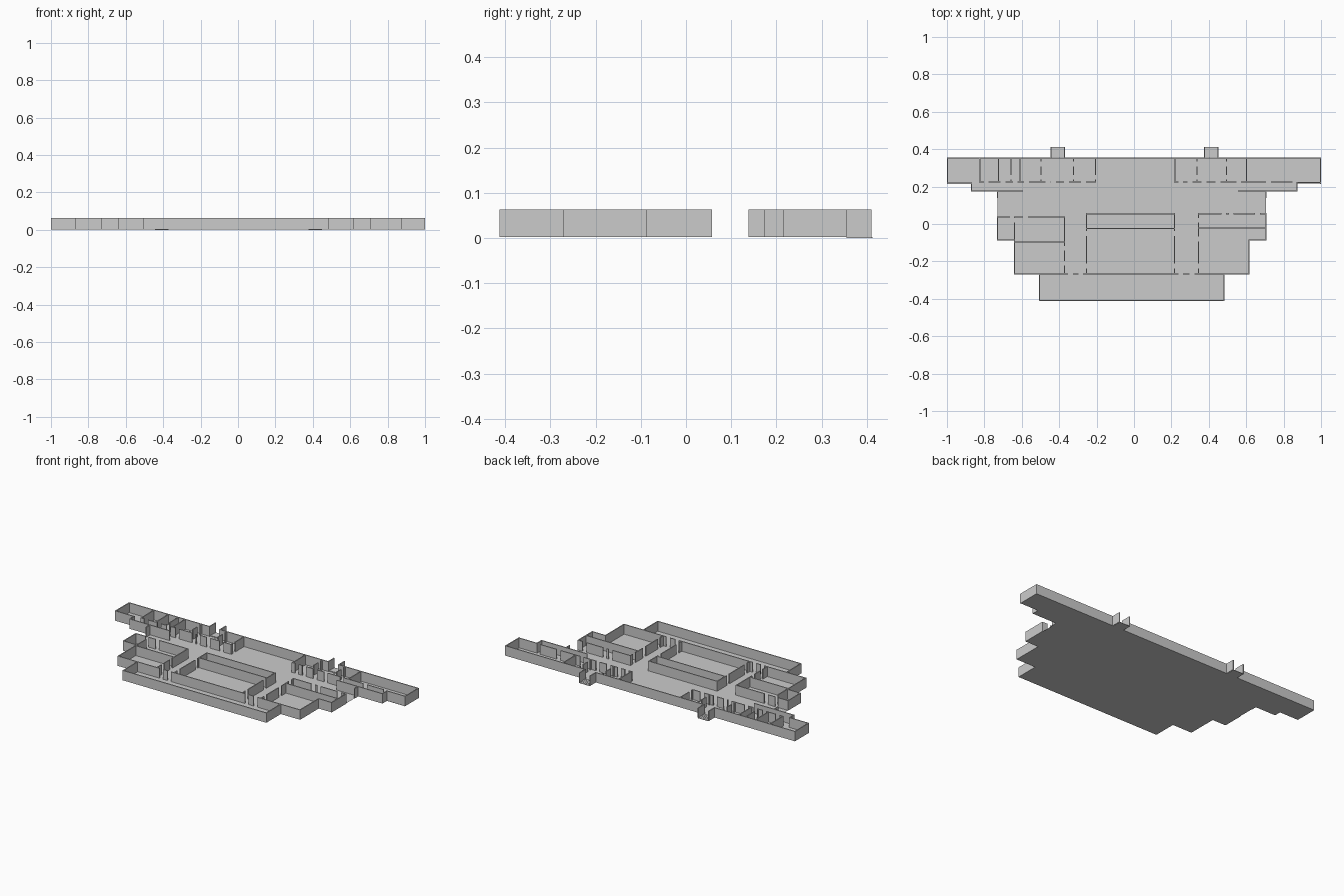
import bpy, bmesh

T = 0.006            # wall thickness
Z0, Z1 = 0.002, 0.063  # floor level and wall top


def add_box(bm, x0, y0, z0, x1, y1, z1):
    v = [bm.verts.new((x, y, z)) for z in (z0, z1)
         for x, y in ((x0, y0), (x1, y0), (x1, y1), (x0, y1))]
    for f in ((3, 2, 1, 0), (4, 5, 6, 7), (0, 1, 5, 4),
              (1, 2, 6, 5), (2, 3, 7, 6), (3, 0, 4, 7)):
        bm.faces.new([v[i] for i in f])


def finish(bm, name):
    me = bpy.data.meshes.new(name)
    bm.to_mesh(me)
    bm.free()
    ob = bpy.data.objects.new(name, me)
    bpy.context.collection.objects.link(ob)
    return ob


def walls(name, runs):
    """Each run: axis, fixed coordinate, start, end, door centres, door width."""
    bm = bmesh.new()
    h = T / 2
    for axis, c, a, b, *rest in runs:
        doors = rest[0] if rest else ()
        width = rest[1] if len(rest) > 1 else 0.026
        cuts = [a - h]
        for d in sorted(doors):
            cuts += [d - width / 2, d + width / 2]
        cuts.append(b + h)
        for s, e in zip(cuts[::2], cuts[1::2]):
            if axis == 'x':
                add_box(bm, s, c - h, Z0, e, c + h, Z1)
            else:
                add_box(bm, c - h, s, Z0, c + h, e, Z1)
    return finish(bm, name)


# Stepped floor sheet
outline = [(-1, .353), (-1, .217), (-.868, .217), (-.868, .175), (-.73, .175),
           (-.73, -.085), (-.638, -.085), (-.638, -.268), (-.505, -.268),
           (-.505, -.411), (.482, -.411), (.482, -.268), (.615, -.268),
           (.615, -.085), (.705, -.085), (.705, .175), (.872, .175),
           (.872, .217), (1, .217), (1, .353)]
bm = bmesh.new()
bm.faces.new([bm.verts.new((x, y, Z0)) for x, y in outline])
finish(bm, "floor")

# Long back wing: outer shell
walls("back_wing_shell", [
    ('x', .352, -.997, .997, (-.407, .412), .07),
    ('y', -.997, .218, .352), ('y', .997, .218, .352),
    ('x', .218, -.997, -.868), ('x', .222, .872, .997),
    ('y', -.868, .176, .218), ('y', .872, .176, .222),
    ('x', .176, -.868, -.597), ('x', .176, .56, .872),
    ('y', -.73, .141, .176), ('y', .705, .141, .176)])

# Back wing: room partitions
walls("back_wing_partitions", [
    ('x', .225, -.825, -.205, (-.79, -.70, -.635, -.575, -.46, -.43, -.36, -.27)),
    ('x', .225, .217, .872, (.25, .30, .375, .45, .56, .72, .86)),
    ('y', -.825, .225, .352), ('y', -.725, .225, .352),
    ('y', -.657, .225, .352, (.25,)), ('y', -.61, .225, .352),
    ('y', -.497, .225, .352, (.25, .32)), ('y', -.323, .225, .352, (.25, .32)),
    ('y', -.205, .225, .352, (.25,)), ('y', .219, .225, .352),
    ('y', .337, .225, .352, (.25, .32)), ('y', .495, .225, .352, (.25, .32)),
    ('y', .602, .225, .352)])

# Left room block
walls("left_rooms", [
    ('x', .037, -.73, -.372, (-.65, -.58)),
    ('y', -.73, -.085, .037), ('x', -.085, -.73, -.638),
    ('y', -.638, -.268, .037, (.02,)), ('x', -.097, -.638, -.372),
    ('y', -.372, -.268, .037, (-.13, -.21))])

# Central hall with its narrow rear strip
walls("central_hall", [
    ('x', .055, -.253, .217), ('x', -.025, -.253, .217),
    ('y', -.253, -.268, .055, (-.05, -.225)),
    ('y', .217, -.268, .055, (-.05, -.225))])

# Right room block
walls("right_rooms", [
    ('x', .055, .345, .705, (.48, .52, .66)), ('x', -.022, .345, .705),
    ('y', .705, -.085, .055), ('x', -.085, .615, .705),
    ('y', .615, -.268, -.085),
    ('y', .345, -.268, .055, (.02, -.08, -.225))])

# Front hall
walls("front_hall", [
    ('x', -.268, -.638, .615, (-.34, -.285, .25, .31)),
    ('y', -.505, -.41, -.268), ('y', .482, -.41, -.268),
    ('x', -.41, -.505, .482)])

# Two rear porches with side walls and shallow steps
for side, cx in (("left", -.407), ("right", .412)):
    walls(side + "_porch_walls",
          [('y', cx + s * .036, .352, .408) for s in (-1, 1)])
    bm = bmesh.new()
    for i in range(5):
        add_box(bm, cx - .036, .355 + i * .0115, 0,
                cx + .036, .3665 + i * .0115, .006 - i * .001)
    finish(bm, side + "_porch_steps")
